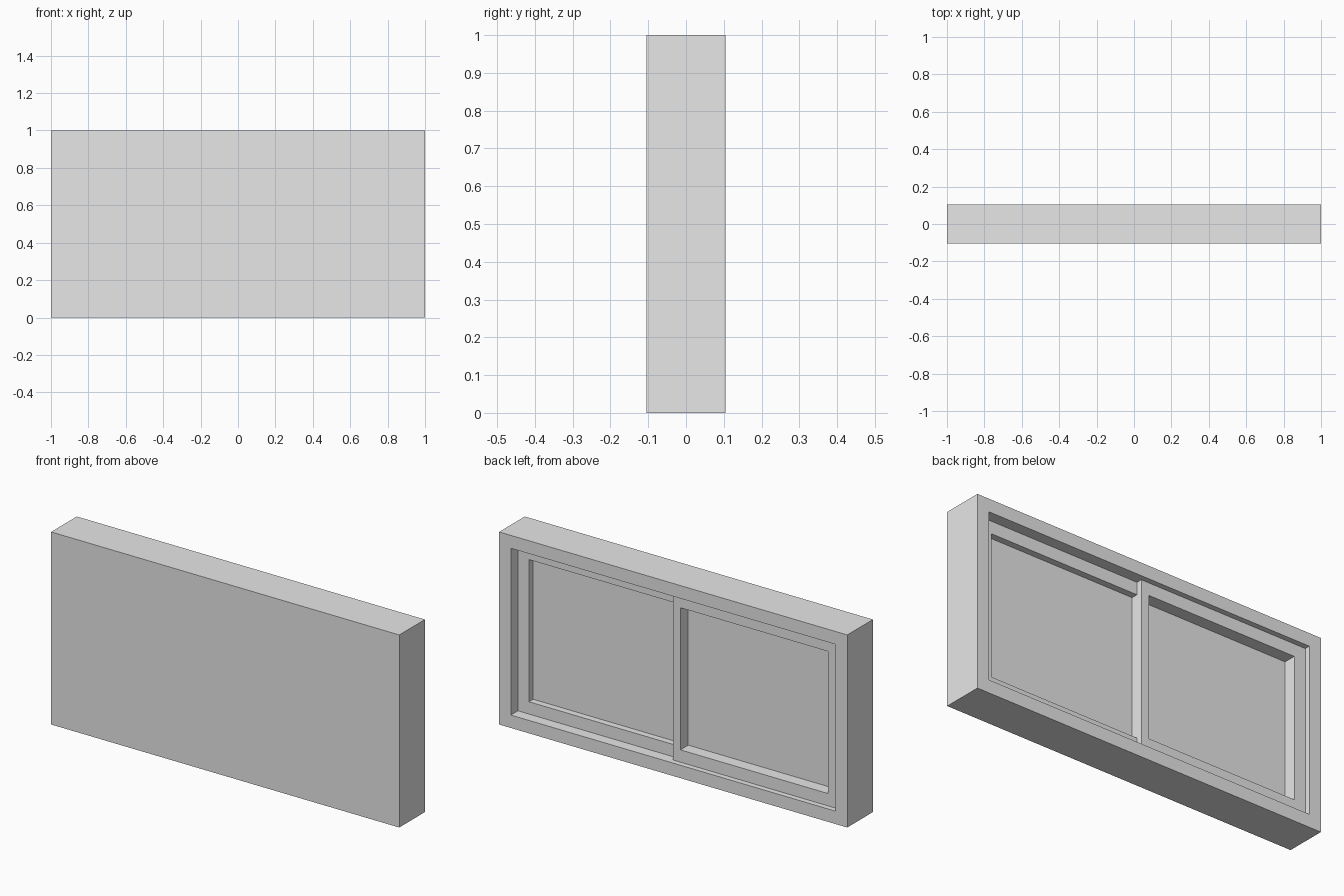
import bpy
import bmesh

cube = bpy.data.objects.get("Cube")
if cube:
    bpy.data.objects.remove(cube, do_unlink=True)

GREY = (0.8, 0.8, 0.8, 1.0)
grey = bpy.data.materials.new("light_grey")
grey.use_nodes = True
grey.diffuse_color = GREY
grey.node_tree.nodes["Principled BSDF"].inputs["Base Color"].default_value = GREY

HALF_W, HEIGHT, HALF_D = 1.0, 1.0, 0.105
BORDER = 0.067      # width of the outer frame
PANE_Y = 0.013      # plane of the panes
RAIL = 0.064        # height of sash rails and outer stiles
MEET = 0.022        # half width of the meeting stile


def make_object(name, bm):
    bmesh.ops.recalc_face_normals(bm, faces=bm.faces)
    mesh = bpy.data.meshes.new(name)
    bm.to_mesh(mesh)
    bm.free()
    mesh.materials.append(grey)
    obj = bpy.data.objects.new(name, mesh)
    bpy.context.collection.objects.link(obj)
    return obj


def rectangle(bm, x0, x1, z0, z1, y):
    corners = ((x0, z0), (x1, z0), (x1, z1), (x0, z1))
    return [bm.verts.new((x, y, z)) for x, z in corners]


def bridge(bm, a, b):
    for i in range(4):
        j = (i + 1) % 4
        bm.faces.new((a[i], a[j], b[j], b[i]))


# Outer frame: closed flat front, rectangular recess at the back
bm = bmesh.new()
edge_x, edge_z = HALF_W - BORDER, HEIGHT - BORDER
loops = [
    rectangle(bm, -HALF_W, HALF_W, 0, HEIGHT, -HALF_D),
    rectangle(bm, -HALF_W, HALF_W, 0, HEIGHT, HALF_D),
    rectangle(bm, -edge_x, edge_x, BORDER, edge_z, HALF_D),
    rectangle(bm, -edge_x, edge_x, BORDER, edge_z, PANE_Y),
]
for a, b in zip(loops, loops[1:]):
    bridge(bm, a, b)
bm.faces.new(loops[0])
bm.faces.new(loops[-1])
make_object("window_frame_and_panes", bm)


def sash(name, outer, inner, y_back):
    """Rectangular sash ring standing on the pane plane."""
    bm = bmesh.new()
    rings = []
    for y in (PANE_Y, y_back):
        rings.append((
            rectangle(bm, *outer, BORDER, edge_z, y),
            rectangle(bm, *inner, BORDER + RAIL, edge_z - RAIL, y),
        ))
    (out0, in0), (out1, in1) = rings
    bridge(bm, out0, out1)
    bridge(bm, in0, in1)
    bridge(bm, out0, in0)
    bridge(bm, out1, in1)
    make_object(name, bm)


# Deep-set sash; its meeting stile sits inside that of the other sash
sash("left_sash", (-MEET * 0.6, edge_x), (MEET * 0.6, edge_x - RAIL), 0.047)
# Sliding sash nearer the back face
sash("right_sash", (-edge_x, MEET), (RAIL - edge_x, -MEET), 0.077)
